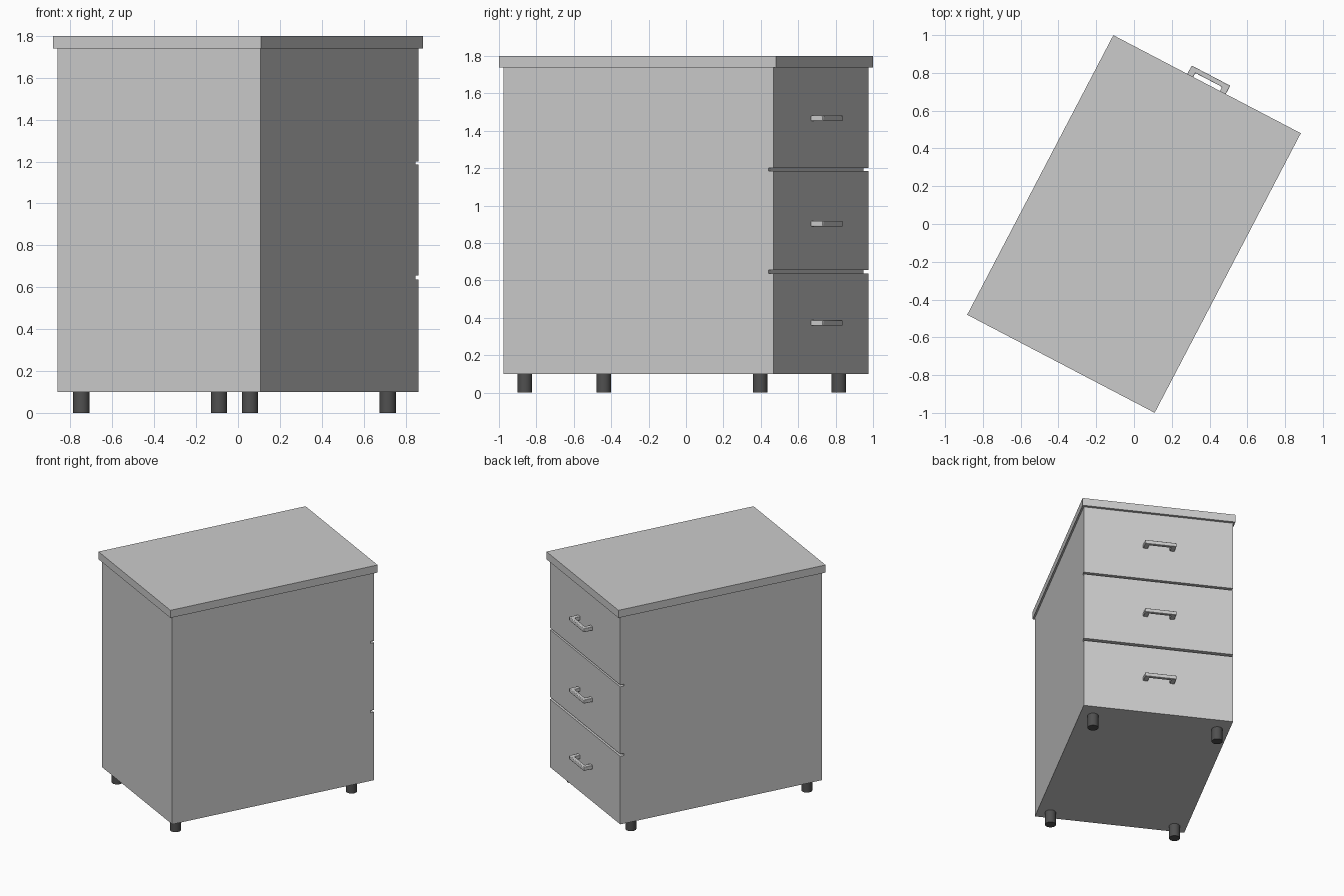
import bpy, bmesh, math
from mathutils import Matrix

if "Cube" in bpy.data.objects:
    bpy.data.objects.remove(bpy.data.objects["Cube"])

TURN = math.radians(-27.6)      # the whole cabinet stands turned about z
HW, HL = 0.547, 0.814           # body half width and half length


def finish(bm, name):
    bmesh.ops.recalc_face_normals(bm, faces=bm.faces)
    me = bpy.data.meshes.new(name)
    bm.to_mesh(me)
    bm.free()
    ob = bpy.data.objects.new(name, me)
    bpy.context.collection.objects.link(ob)
    ob.rotation_euler.z = TURN
    return ob


def extrude(name, points, offset):
    """Extrude a closed 3D outline along an offset."""
    bm = bmesh.new()
    face = bm.faces.new([bm.verts.new(p) for p in points])
    new = bmesh.ops.extrude_face_region(bm, geom=[face])["geom"]
    verts = [g for g in new if isinstance(g, bmesh.types.BMVert)]
    bmesh.ops.translate(bm, verts=verts, vec=offset)
    return finish(bm, name)


def smooth(ob):
    bpy.ops.object.select_all(action='DESELECT')
    bpy.context.view_layer.objects.active = ob
    ob.select_set(True)
    bpy.ops.object.shade_smooth_by_angle(angle=math.radians(40))


# Body: side profile with the gaps between drawers, extruded across the width
side = [(-HL, 0.10), (HL, 0.10)]
for z0, z1 in ((0.637, 0.655), (1.186, 1.201)):
    side += [(HL, z0), (HL - 0.03, z0), (HL - 0.03, z1), (HL, z1)]
side += [(HL, 1.74), (-HL, 1.74)]
extrude("cabinet_body", [(-HW, y, z) for y, z in side], (2 * HW, 0, 0))

# Overhanging top
tw, tl = 0.56, 0.835
extrude("cabinet_top", [(-tw, -tl, 1.74), (tw, -tl, 1.74), (tw, tl, 1.74), (-tw, tl, 1.74)],
        (0, 0, 0.06))

# Drawer handles: U-shaped outline with lightly rounded edges
half = [(0.115, HL - 0.005), (0.115, 0.885), (-0.115, 0.885), (-0.115, HL - 0.005),
        (-0.08, HL - 0.005), (-0.08, 0.859), (0.08, 0.859), (0.08, HL - 0.005)]
for i, z in enumerate((0.373, 0.904, 1.468)):
    handle = extrude(f"drawer_handle_{i + 1}", [(x - 0.003, y, z - 0.015) for x, y in half],
                     (0, 0, 0.03))
    bev = handle.modifiers.new("rounding", 'BEVEL')
    bev.width, bev.segments = 0.004, 2
    smooth(handle)

# Feet
dark = bpy.data.materials.new("dark_grey")
dark.diffuse_color = (0.08, 0.08, 0.08, 1)
dark.use_nodes = True
dark.node_tree.nodes["Principled BSDF"].inputs["Base Color"].default_value = dark.diffuse_color
for i, (x, y) in enumerate([(x, y) for x in (-0.459, 0.45) for y in (-0.737, 0.682)]):
    bm = bmesh.new()
    bmesh.ops.create_cone(bm, cap_ends=True, segments=32, radius1=0.039, radius2=0.039,
                          depth=0.10, matrix=Matrix.Translation((x, y, 0.05)))
    foot = finish(bm, f"foot_{i + 1}")
    foot.data.materials.append(dark)
    smooth(foot)
